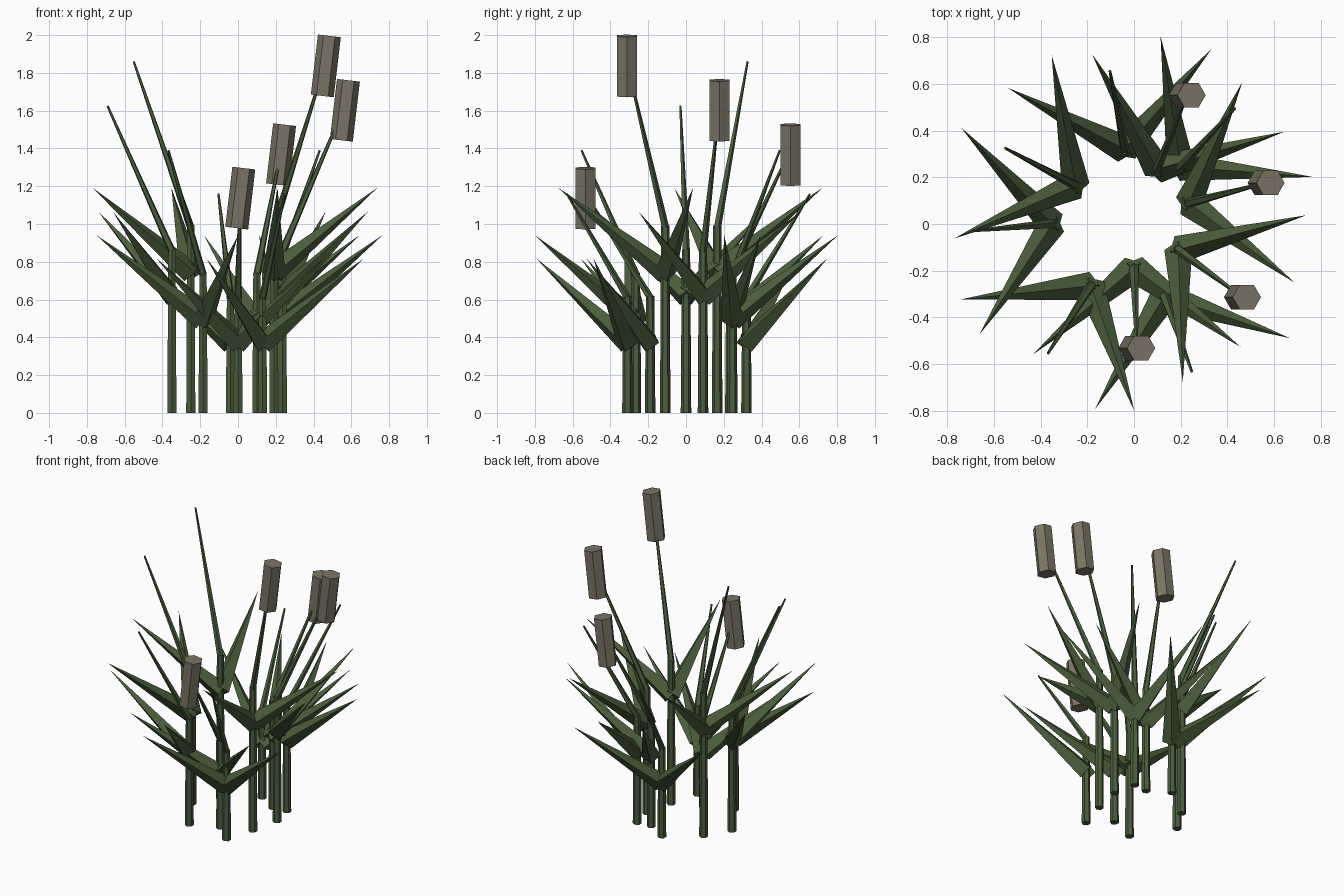
import bpy, math
from mathutils import Vector, Matrix

if "Cube" in bpy.data.objects:
    bpy.data.objects.remove(bpy.data.objects["Cube"])


def material(name, rgb):
    m = bpy.data.materials.new(name)
    m.diffuse_color = (*rgb, 1)
    m.use_nodes = True
    m.node_tree.nodes["Principled BSDF"].inputs["Base Color"].default_value = m.diffuse_color
    return m


GREEN = material("reed green", (0.068, 0.112, 0.045))
BROWN = material("seed head grey brown", (0.195, 0.175, 0.125))


def spike(name, a, b, r1, r2, sides, mat, roll=0.0):
    """Tapered prism from a to b."""
    a, b = Vector(a), Vector(b)
    d = b - a
    bpy.ops.mesh.primitive_cone_add(vertices=sides, radius1=r1, radius2=r2, depth=d.length)
    o = bpy.context.object
    o.name = name
    o.data.materials.append(mat)
    rot = Vector((0, 0, 1)).rotation_difference(d).to_matrix().to_4x4()
    o.matrix_world = Matrix.Translation((a + b) / 2) @ rot @ Matrix.Rotation(roll, 4, 'Z')
    return o


# x, y, lean direction in degrees, height, carries a seed head
reeds = [
    (-0.35, 0.00, 185, 1.625, 0),
    (-0.25, 0.165, 152, 1.86, 0),
    (-0.04, 0.32, 100.7, 1.16, 0),
    (0.10, 0.235, 68, 1.39, 1),
    (0.20, 0.245, 47.2, 1.39, 0),
    (0.235, 0.09, 14.6, 1.625, 1),
    (0.19, -0.11, -36.5, 1.86, 1),
    (0.13, -0.31, -70, 1.16, 0),
    (0.00, -0.19, -88, 1.16, 1),
    (-0.185, -0.265, 237.6, 1.39, 0),
]

for i, (x, y, deg, h, head) in enumerate(reeds, 1):
    az = math.radians(deg)
    joint = h * 0.533

    # straight lower stalk, then a thinner stalk leaning outwards
    spike(f"lower_stalk_{i}", (x, y, 0), (x, y, joint), 0.028, 0.022, 6, GREEN)
    tx, ty = x + 0.342 * math.cos(az), y + 0.342 * math.sin(az)
    spike(f"upper_stalk_{i}", (x, y, joint - 0.01), (tx, ty, h), 0.021, 0.006, 5, GREEN)

    # pair of pointed leaves
    for side, s in (("left", 0.9), ("right", -0.9)):
        a = az + s
        base = (x, y, joint - 0.247)
        tip = (x + 0.567 * math.cos(a), y + 0.567 * math.sin(a), joint + 0.2)
        spike(f"leaf_{side}_{i}", base, tip, 0.06, 0.0, 4, GREEN, a)

    # six-sided seed head, all tipped the same way
    if head:
        c = Vector((tx, ty, h - 0.023))
        half = Vector((math.sin(0.117), 0, math.cos(0.117))) * 0.16
        spike(f"seed_head_{i}", c - half, c + half, 0.061, 0.061, 6, BROWN, math.pi / 2)
